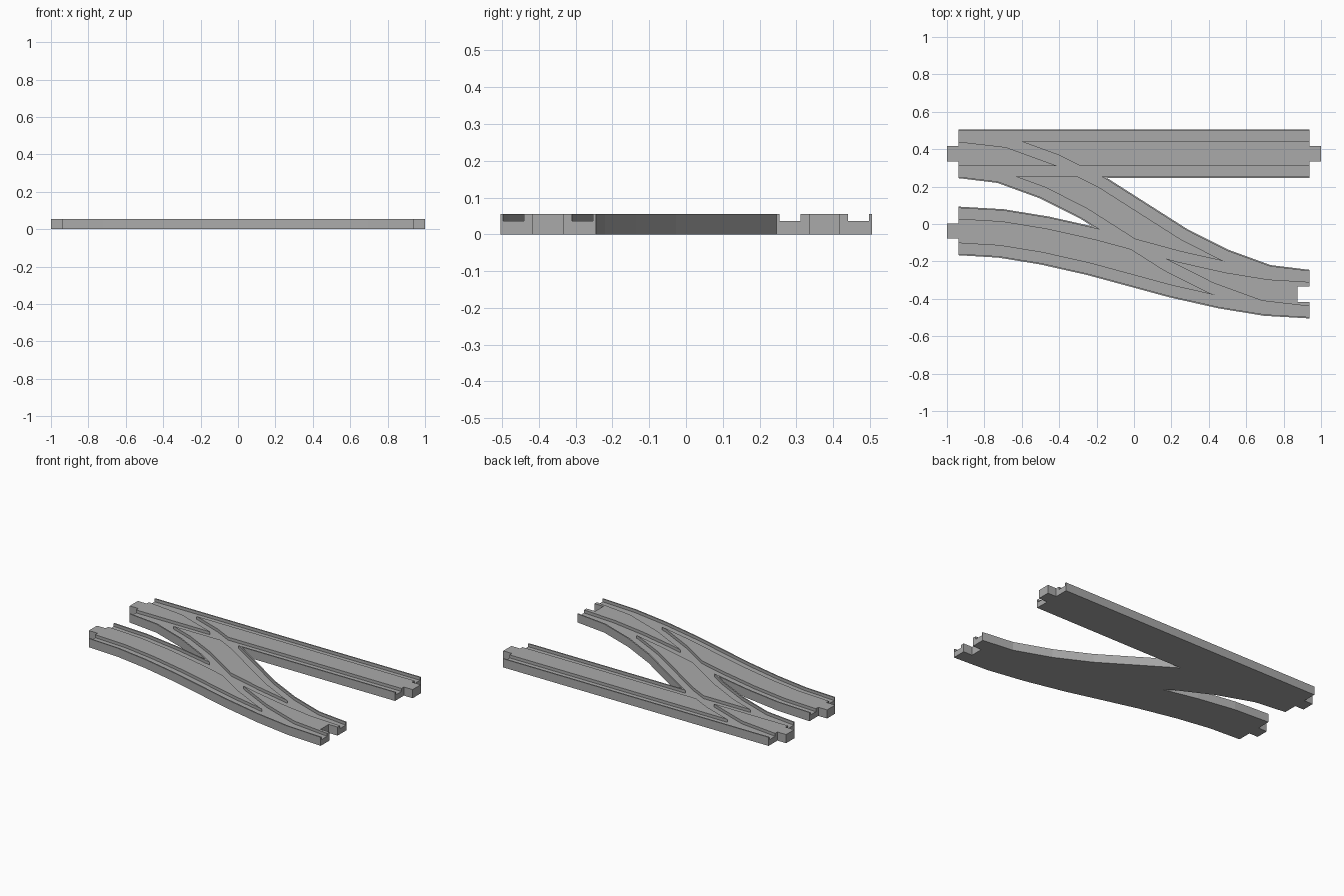
import bpy, bmesh
from mathutils import Vector
from mathutils.geometry import delaunay_2d_cdt

if "Cube" in bpy.data.objects:
    bpy.data.objects.remove(bpy.data.objects["Cube"], do_unlink=True)

HEIGHT, FLOOR = 0.055, 0.036                  # top of track, floor of wheel grooves
HALF, GROOVE_OUT, GROOVE_IN = 0.130, 0.122, 0.065
END, TIP, PEG = 0.938, 1.0, 0.041             # track end, peg tip, peg half width

# Single flat plastic colour
grey = bpy.data.materials.new("light grey plastic")
grey.use_nodes = True
colour = (0.40, 0.40, 0.40, 1)
grey.diffuse_color = colour
grey.node_tree.nodes["Principled BSDF"].inputs["Base Color"].default_value = colour


def s_curve(half_path, mid_y):
    """Centre line that is point-symmetric about (0, mid_y)."""
    right = [Vector((x, mid_y + y)) for x, y in half_path]
    left = [Vector((-x, mid_y - y)) for x, y in reversed(half_path)]
    return left + [Vector((0, mid_y))] + right


def offset(path, d):
    """Path shifted sideways by d; the ends stay square to x."""
    out = []
    for i, p in enumerate(path):
        n = Vector((0, 1))
        if 0 < i < len(path) - 1:
            a = (p - path[i - 1]).normalized()
            b = (path[i + 1] - p).normalized()
            t = (a + b).normalized()
            n = Vector((-t.y, t.x)) / t.dot(a)
        out.append(p + n * d)
    return out


def band(path, low, high):
    return offset(path, low) + offset(path, high)[::-1]


def rect(x0, x1, y):
    return [Vector(c) for c in ((x0, y - PEG), (x1, y - PEG), (x1, y + PEG), (x0, y + PEG))]


def inside(p, poly):
    hit = False
    for a, b in zip(poly, poly[1:] + poly[:1]):
        if (a.y > p.y) != (b.y > p.y) and p.x < a.x + (b.x - a.x) * (p.y - a.y) / (b.y - a.y):
            hit = not hit
    return hit


def in_any(p, polys):
    return any(inside(p, q) for q in polys)


# Centre lines: straight track, crossing track, gently shifting track
straight = [Vector((-END, 0.376)), Vector((END, 0.376))]
crossing = s_curve([(0.22, -0.14), (0.45, -0.256), (0.70, -0.347), (END, -0.375)], 0)
shifting = s_curve([(0.22, -0.0597), (0.477, -0.1175), (0.71, -0.1555), (END, -0.169)], -0.206)
tracks = [straight, crossing, shifting]

# Plan shapes: bodies with pegs, wheel grooves, and the socket
bodies = [band(t, -HALF, HALF) for t in tracks]
bodies += [rect(-TIP, -END, 0.376), rect(END, TIP, 0.376), rect(-TIP, -END, -0.037)]
grooves = [band(t, *w) for t in tracks
           for w in ((-GROOVE_OUT, -GROOVE_IN), (GROOVE_IN, GROOVE_OUT))]
sockets = [rect(0.875, END, -0.375)]

# Divide the plan into cells along every outline
points, edges = [], []
for poly in bodies + grooves + sockets:
    s, n = len(points), len(poly)
    points += poly
    edges += [(s + i, s + (i + 1) % n) for i in range(n)]
verts, _, cells, *_ = delaunay_2d_cdt(points, edges, [], 0, 1e-5)

bm = bmesh.new()
bverts = [bm.verts.new((v.x, v.y, 0)) for v in verts]
for cell in cells:
    c = sum((verts[i] for i in cell), Vector((0, 0))) / len(cell)
    if in_any(c, bodies) and not in_any(c, sockets):
        bm.faces.new([bverts[i] for i in cell])
bmesh.ops.delete(bm, geom=[v for v in bm.verts if not v.link_faces], context='VERTS')


def raise_faces(faces, dz):
    geom = bmesh.ops.extrude_face_region(bm, geom=faces)["geom"]
    bmesh.ops.translate(bm, vec=(0, 0, dz), verts=[g for g in geom if isinstance(g, bmesh.types.BMVert)])
    return [g for g in geom if isinstance(g, bmesh.types.BMFace)]


# Raise the slab to the groove floor, then the rest to full height
slab_top = raise_faces(bm.faces[:], FLOOR)
raise_faces([f for f in slab_top if not in_any(f.calc_center_median().xy, grooves)], HEIGHT - FLOOR)
bmesh.ops.recalc_face_normals(bm, faces=bm.faces[:])
bmesh.ops.dissolve_limit(bm, angle_limit=0.005, verts=bm.verts[:], edges=bm.edges[:])

mesh = bpy.data.meshes.new("crossover_track")
bm.to_mesh(mesh)
bm.free()
mesh.materials.append(grey)
bpy.context.collection.objects.link(bpy.data.objects.new("crossover_track", mesh))
